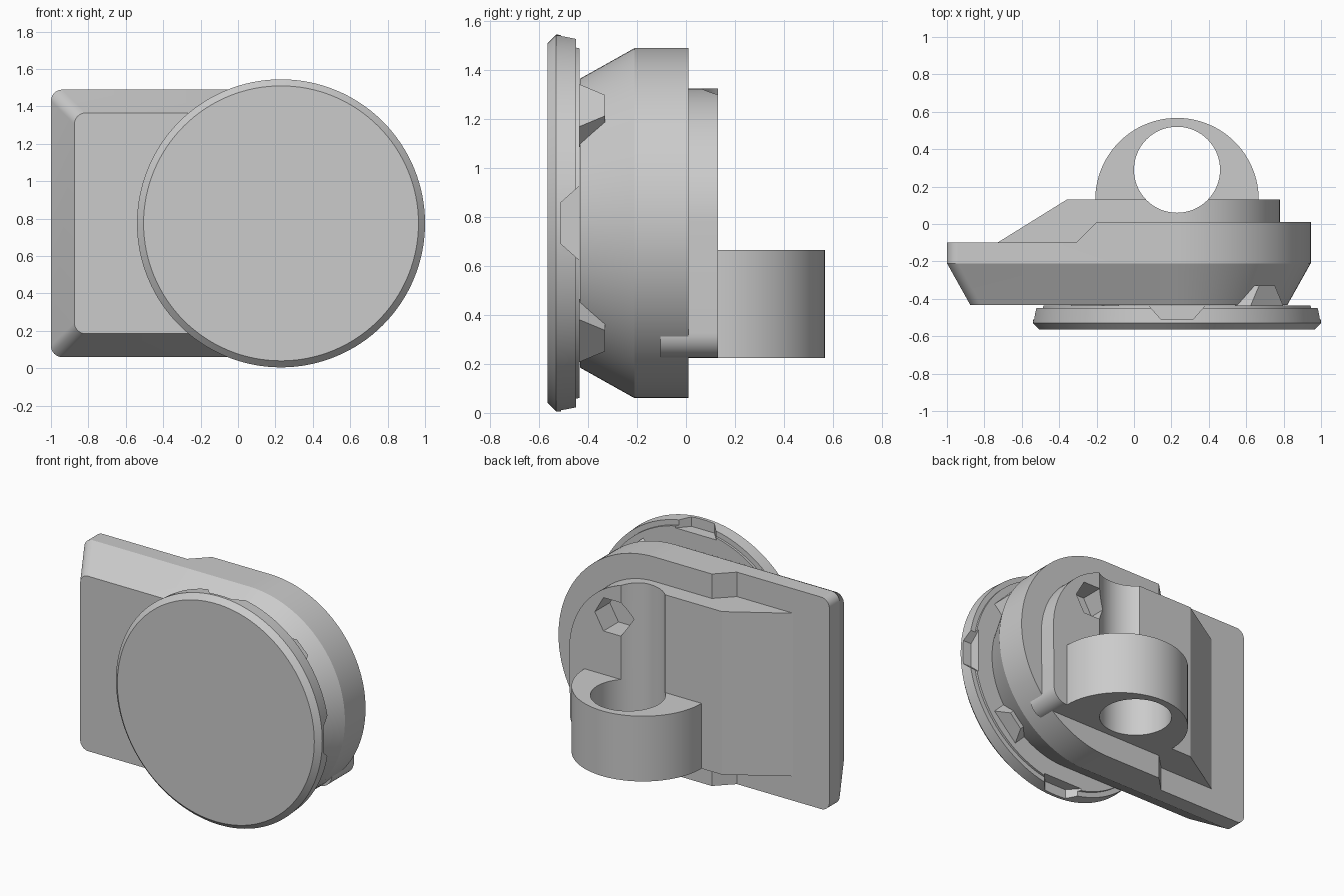
import bpy, bmesh
from math import sin, cos, pi, radians
from mathutils import Vector

if "Cube" in bpy.data.objects:
    bpy.data.objects.remove(bpy.data.objects["Cube"], do_unlink=True)

grey = bpy.data.materials.new("plain grey")
grey.use_nodes = True
grey.diffuse_color = (0.6, 0.6, 0.6, 1)
grey.node_tree.nodes["Principled BSDF"].inputs["Base Color"].default_value = (0.6, 0.6, 0.6, 1)

CX, CZ = 0.23, 0.775      # axis of the round parts


def arc(cx, cy, r, start, end, n):
    return [(cx + r * cos(radians(start + (end - start) * i / n)),
             cy + r * sin(radians(start + (end - start) * i / n))) for i in range(n + 1)]


def circle(cx, cy, r, n):
    return arc(cx, cy, r, 0, 360, n)[:-1]


def loft(name, rings):
    """Join closed rings of equal length and cap both ends."""
    bm = bmesh.new()
    loops = [[bm.verts.new(p) for p in ring] for ring in rings]
    n = len(loops[0])
    for a, b in zip(loops, loops[1:]):
        for i in range(n):
            j = (i + 1) % n
            bm.faces.new((a[i], a[j], b[j], b[i]))
    bm.faces.new(loops[0])
    bm.faces.new(loops[-1][::-1])
    bmesh.ops.recalc_face_normals(bm, faces=bm.faces)
    mesh = bpy.data.meshes.new(name)
    bm.to_mesh(mesh)
    bm.free()
    obj = bpy.data.objects.new(name, mesh)
    bpy.context.collection.objects.link(obj)
    mesh.materials.append(grey)
    return obj


def along_y(pts, y):
    return [(x, y, z) for x, z in pts]


def along_z(pts, z):
    return [(x, y, z) for x, y in pts]


def activate(obj):
    bpy.ops.object.select_all(action='DESELECT')
    obj.select_set(True)
    bpy.context.view_layer.objects.active = obj


def cut(obj, cutters):
    activate(obj)
    for c in cutters:
        mod = obj.modifiers.new("cut", 'BOOLEAN')
        mod.operation, mod.solver, mod.object = 'DIFFERENCE', 'EXACT', c
        bpy.ops.object.modifier_apply(modifier=mod.name)


def smooth(obj):
    activate(obj)
    bpy.ops.object.shade_smooth_by_angle(angle=radians(25))


# Housing: straight on the right, half round on the left, bevelled front
def housing_outline(d):
    r, c = 0.715 - d, 0.06
    left, low, high = -1 + d, CZ - r, CZ + r
    return (arc(CX, CZ, r, -90, 90, 64) + arc(left + c, high - c, c, 90, 180, 8)
            + arc(left + c, low + c, c, 180, 270, 8))


housing = loft("housing", [along_y(housing_outline(d), y)
                           for d, y in ((0.125, -0.433), (0, -0.21), (0, 0.01))])

# Lower rear step of the housing
step_profile = [(-1.2, -0.1), (-0.31, -0.1), (-0.19, 0.02), (-0.19, 0.2), (-1.2, 0.2)]
step_cutter = loft("step_cutter", [along_z(step_profile, z) for z in (-0.2, 1.8)])

# Rear plate: large round upper corner, small round lower corner
plate_outline = (arc(0.675, 0.325, 0.1, -90, 0, 12) + arc(CX, CZ, 0.55, 0, 90, 32)
                 + [(-0.73, 1.325), (-0.73, 0.225)])
plate = loft("rear_plate", [along_y(plate_outline, y) for y in (-0.105, 0.13)])
slope_profile = [(-0.74, -0.106), (-0.36, 0.13), (-0.36, 0.3), (-1, 0.3), (-1, -0.106)]
slope_cutter = loft("slope_cutter", [along_z(slope_profile, z) for z in (-0.2, 1.8)])

# Round socket with an off-centre bore that also grooves the plate
socket_outline = arc(CX, 0.13, 0.437, 0, 180, 64) + [(-0.207, 0.1), (0.667, 0.1)]
socket = loft("socket_ring", [along_z(socket_outline, z) for z in (0.225, 0.665)])
bore_cutter = loft("bore_cutter", [along_z(circle(CX, 0.29, 0.23, 64), z) for z in (-0.2, 1.8)])
hex_cutter = loft("hex_cutter", [along_y(circle(0.46, 1.07, 0.13, 6), y) for y in (-0.03, 0.3)])

cut(housing, [step_cutter, hex_cutter])
cut(plate, [slope_cutter, bore_cutter, hex_cutter])
cut(socket, [bore_cutter])

# Front disc with a chamfered rim
disc_profile = [(0.735, -0.565), (0.77, -0.53), (0.765, -0.45), (0.73, -0.45), (0.73, -0.435)]
disc = loft("front_disc", [along_y(circle(CX, CZ, r, 128), y) for r, y in disc_profile])


def radial_block(name, angle, r0, r1, y0, y1, w0, w1):
    """Trapezoid block whose width runs across the radius."""
    out, side = Vector((cos(angle), 0, sin(angle))), Vector((-sin(angle), 0, cos(angle)))
    rings = []
    for r in (r0, r1):
        base = Vector((CX, 0, CZ)) + out * r
        rings.append([base + side * s + Vector((0, y, 0))
                      for s, y in ((-w0, y0), (w0, y0), (w1, y1), (-w1, y1))])
    return loft(name, rings)


# Four rim notches, and four locking tabs between them
notches = [radial_block("notch_cutter", i * pi / 2, 0.7, 0.9, -0.42, -0.51, 0.165, 0.085)
           for i in range(4)]
cut(disc, notches)
for i in range(4):
    radial_block("locking_tab_%d" % (i + 1), pi / 4 + i * pi / 2,
                 0.56, 0.68, -0.44, -0.33, 0.125, 0.06)

for c in [step_cutter, slope_cutter, bore_cutter, hex_cutter] + notches:
    bpy.data.objects.remove(c, do_unlink=True)
for part in (housing, plate, socket, disc):
    smooth(part)
